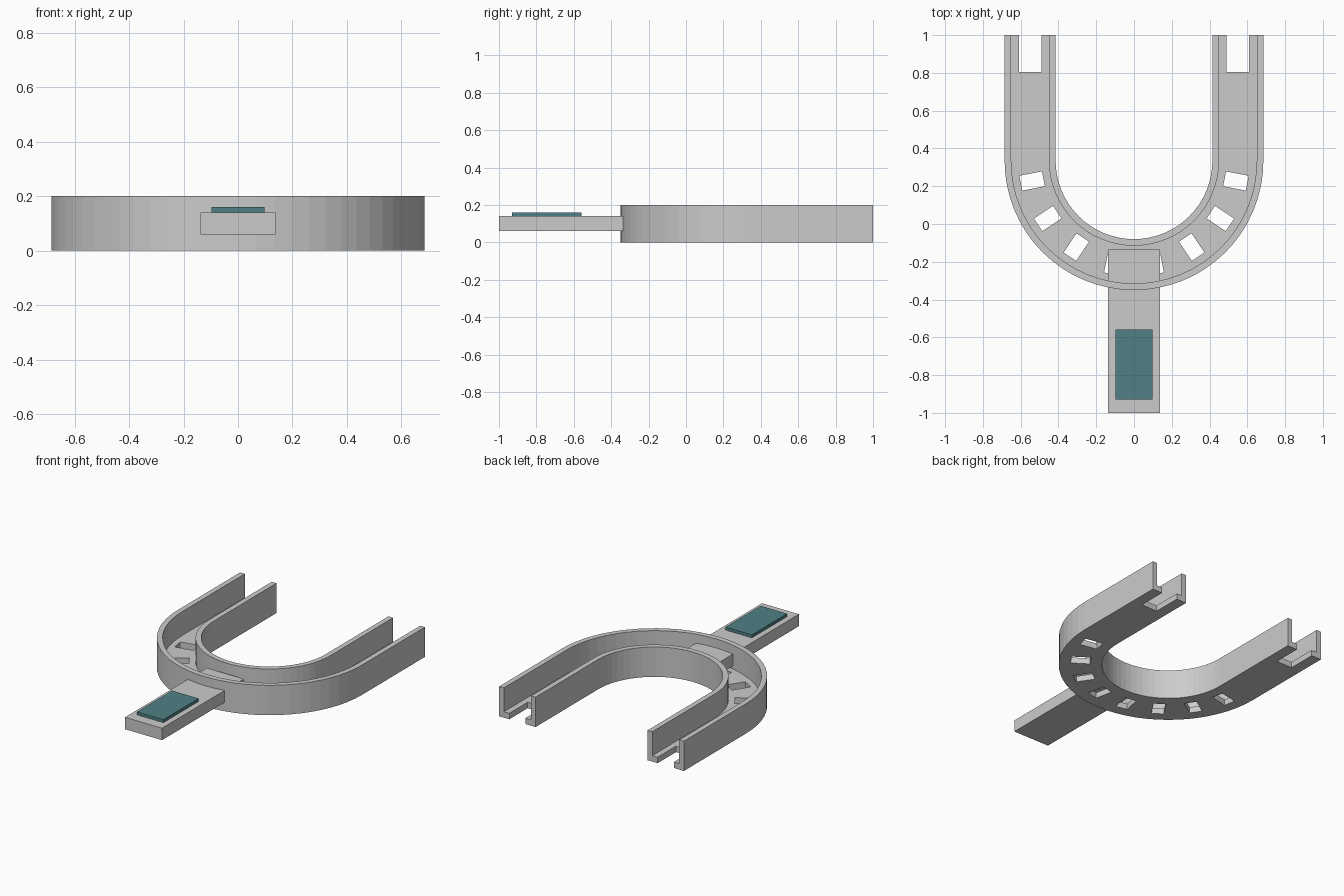
import bpy, bmesh
from math import sin, cos, pi
from mathutils import Matrix, Vector

if "Cube" in bpy.data.objects:
    bpy.data.objects.remove(bpy.data.objects["Cube"])

CY = 0.335       # centre of the arch curve
R = 0.55         # mid radius of the channel
SEGS = 32


def to_object(bm, name):
    bmesh.ops.recalc_face_normals(bm, faces=bm.faces[:])
    mesh = bpy.data.meshes.new(name)
    bm.to_mesh(mesh)
    bm.free()
    ob = bpy.data.objects.new(name, mesh)
    bpy.context.collection.objects.link(ob)
    return ob


def add_box(bm, centre, size, angle=0.0):
    m = (Matrix.Translation(centre) @ Matrix.Rotation(angle, 4, 'Z')
         @ Matrix.Diagonal((*size, 1)))
    bmesh.ops.create_cube(bm, size=1, matrix=m)


def box(name, lo, hi):
    bm = bmesh.new()
    lo, hi = Vector(lo), Vector(hi)
    add_box(bm, (lo + hi) / 2, hi - lo)
    return to_object(bm, name)


# Tray: channel section (offset from mid line, z) swept along a U path
profile = [(-0.135, 0), (0.135, 0), (0.135, 0.2), (0.1, 0.2),
           (0.1, 0.04), (-0.1, 0.04), (-0.1, 0.2), (-0.135, 0.2)]
stations = [(0.0, CY - 0 + (1 - CY))]
stations = [(0.0, 1.0)] + [(-pi * i / SEGS, CY) for i in range(SEGS + 1)] + [(-pi, 1.0)]
bm = bmesh.new()
rings = [[bm.verts.new(((R + o) * cos(a), y + (R + o) * sin(a), z)) for o, z in profile]
         for a, y in stations]
n = len(profile)
for r0, r1 in zip(rings, rings[1:]):
    for i in range(n):
        j = (i + 1) % n
        bm.faces.new((r0[i], r0[j], r1[j], r1[i]))
bm.faces.new(rings[0])
bm.faces.new(rings[-1][::-1])
tray = to_object(bm, "tray")

# Cutters: eight radial slots and two open end notches in the floor
bm = bmesh.new()
for k in range(8):
    a = -pi * (k + 0.5) / 8
    add_box(bm, (R * cos(a), CY + R * sin(a), 0.02), (0.122, 0.08, 0.1), a)
for s in (-1, 1):
    add_box(bm, (s * R, 0.955, 0.02), (0.12, 0.3, 0.1))
cutter = to_object(bm, "slot_cutter")
cutter.hide_render = True

mod = tray.modifiers.new("slots", 'BOOLEAN')
mod.operation = 'DIFFERENCE'
mod.solver = 'EXACT'
mod.object = cutter
bpy.context.view_layer.objects.active = tray
bpy.ops.object.modifier_apply(modifier=mod.name)
bpy.data.objects.remove(cutter)

# Handle passing through the outer wall
box("handle", (-0.137, -1.0, 0.06), (0.137, -0.135, 0.14))

# Coloured grip pad on the handle
pad = box("grip_pad", (-0.098, -0.93, 0.138), (0.098, -0.558, 0.16))
mat = bpy.data.materials.new("teal")
mat.diffuse_color = (0.08, 0.22, 0.24, 1)
mat.use_nodes = True
mat.node_tree.nodes["Principled BSDF"].inputs["Base Color"].default_value = mat.diffuse_color
pad.data.materials.append(mat)
